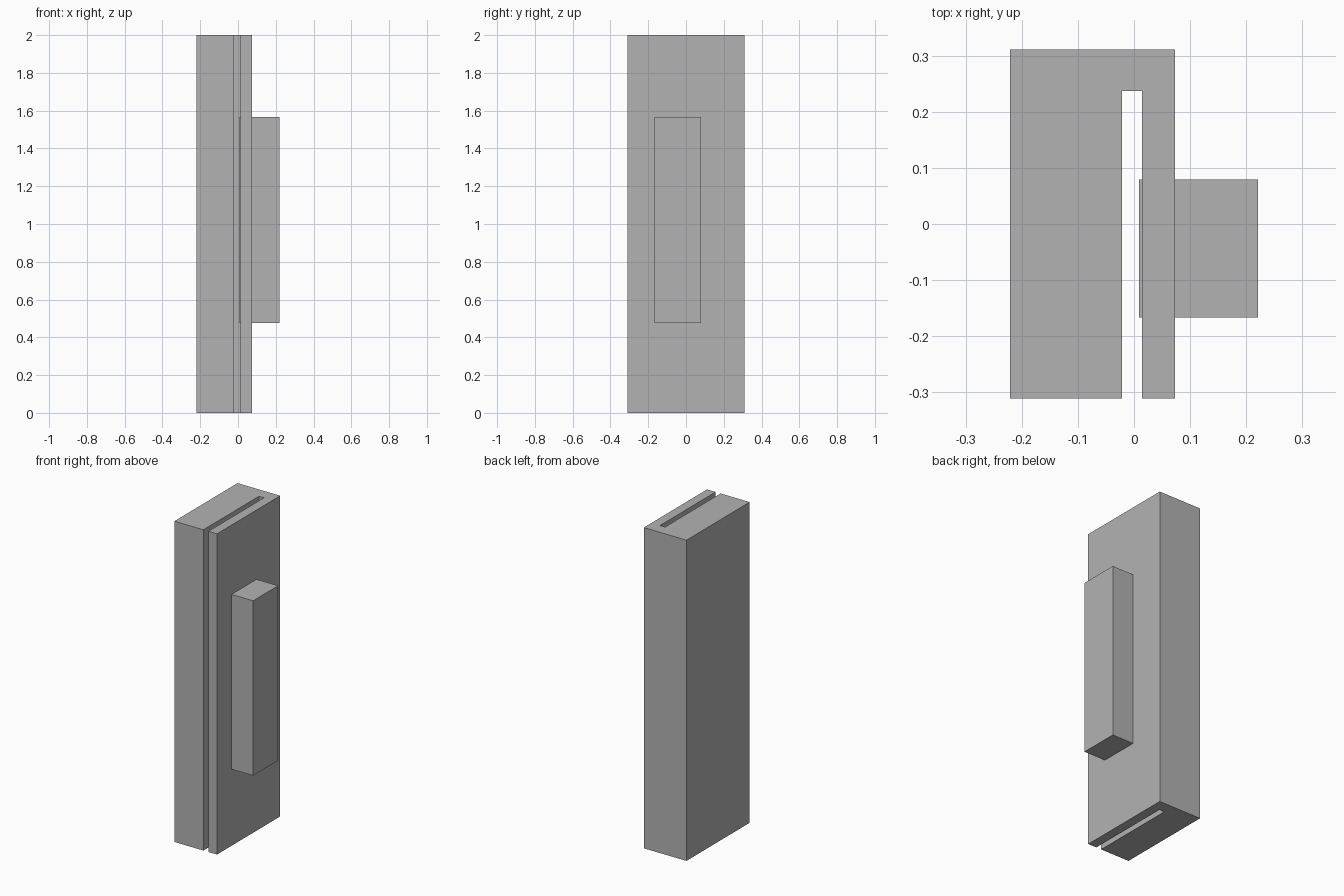
import bpy
import bmesh

cube = bpy.data.objects.get("Cube")
if cube:
    bpy.data.objects.remove(cube, do_unlink=True)

GREY = (0.45, 0.45, 0.45, 1.0)
grey = bpy.data.materials.new("plain grey")
grey.use_nodes = True
grey.diffuse_color = GREY
grey.node_tree.nodes["Principled BSDF"].inputs["Base Color"].default_value = GREY


def extrude_profile(name, outline, bottom, top):
    """Raise a flat outline (x, y) from bottom to top."""
    bm = bmesh.new()
    base = bm.faces.new([bm.verts.new((x, y, bottom)) for x, y in outline])
    raised = bmesh.ops.extrude_face_region(bm, geom=[base], use_keep_orig=True)
    verts = [g for g in raised["geom"] if isinstance(g, bmesh.types.BMVert)]
    bmesh.ops.translate(bm, verts=verts, vec=(0, 0, top - bottom))
    bmesh.ops.recalc_face_normals(bm, faces=bm.faces)
    mesh = bpy.data.meshes.new(name)
    bm.to_mesh(mesh)
    bm.free()
    mesh.materials.append(grey)
    obj = bpy.data.objects.new(name, mesh)
    bpy.context.collection.objects.link(obj)
    return obj


# Tall body with a full-height slot open at the front
left, right = -0.221, 0.073
front, back = -0.311, 0.311
slot_left, slot_right, slot_end = -0.021, 0.014, 0.237
extrude_profile("slotted_body", [
    (left, front), (slot_left, front), (slot_left, slot_end),
    (slot_right, slot_end), (slot_right, front), (right, front),
    (right, back), (left, back)], 0, 2)

# Handle block passing through the thin side wall
extrude_profile("side_handle", [
    (0.009, -0.167), (0.221, -0.167), (0.221, 0.079), (0.009, 0.079)], 0.477, 1.567)
